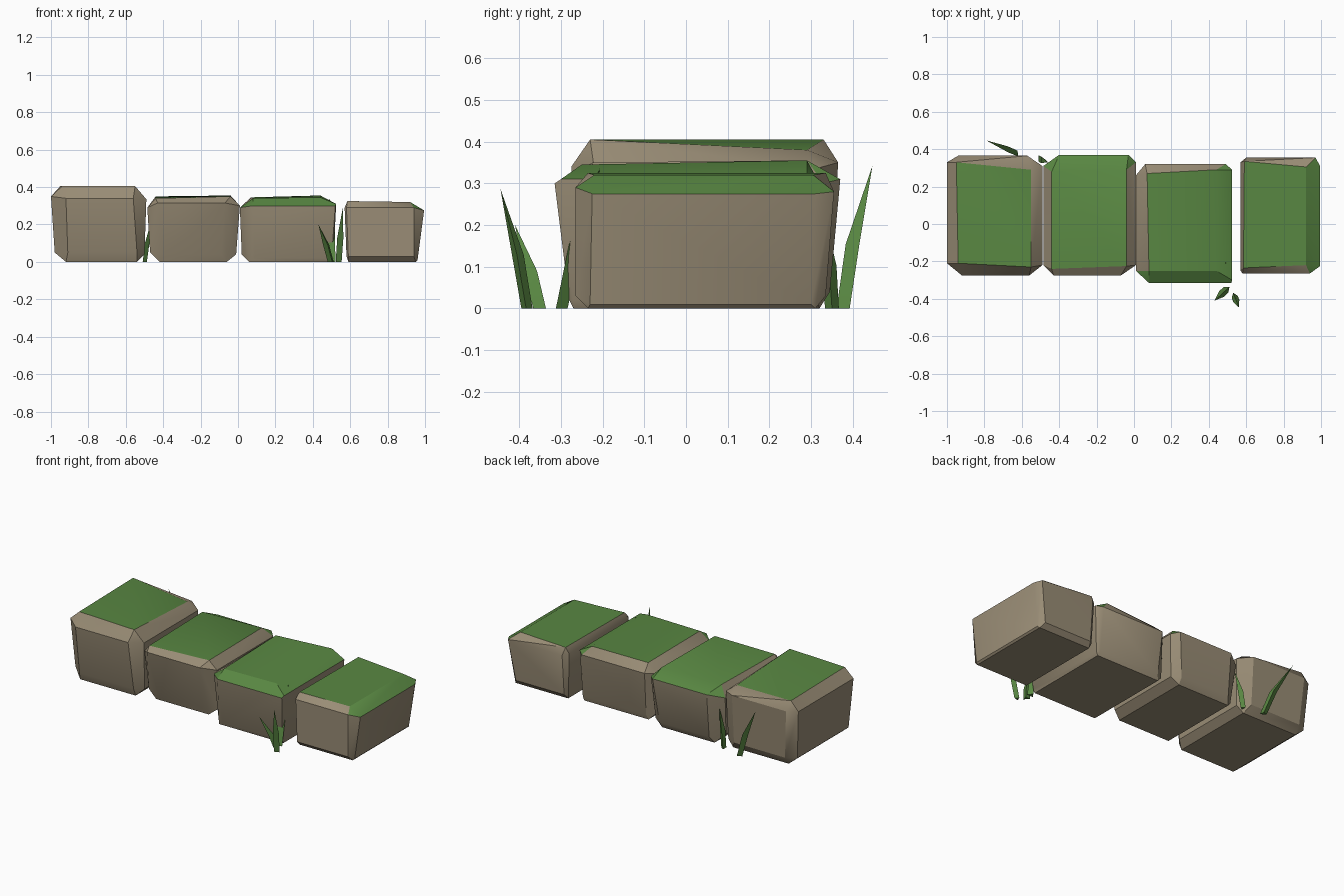
import bpy, bmesh, math
from mathutils import Vector

default = bpy.data.objects.get("Cube")
if default:
    bpy.data.objects.remove(default, do_unlink=True)


def material(name, rgb):
    mat = bpy.data.materials.new(name)
    mat.use_nodes = True
    mat.diffuse_color = (*rgb, 1)
    mat.node_tree.nodes["Principled BSDF"].inputs["Base Color"].default_value = (*rgb, 1)
    return mat


stone = material("stone", (0.32, 0.265, 0.18))
moss = material("moss", (0.10, 0.245, 0.055))
grass = material("grass", (0.10, 0.245, 0.055))


def finish(name, bm, materials, angle):
    bmesh.ops.recalc_face_normals(bm, faces=bm.faces)
    mesh = bpy.data.meshes.new(name)
    bm.to_mesh(mesh)
    bm.free()
    for mat in materials:
        mesh.materials.append(mat)
    obj = bpy.data.objects.new(name, mesh)
    bpy.context.collection.objects.link(obj)
    bpy.ops.object.select_all(action="DESELECT")
    obj.select_set(True)
    bpy.context.view_layer.objects.active = obj
    bpy.ops.object.shade_smooth_by_angle(angle=math.radians(angle))


def block(name, top, bottom, front, back, left, right, slopes):
    """Rough chamfered stone: the hull of six side panels.
    top: four 3D corners; bottom: x0, x1, y0, y1;
    front/back: low x0, x1, y, z, then high x0, x1, y, z;
    left/right: low y0, y1, x, z, then high y0, y1, x, z."""
    points = list(top)
    points += [(x, y, 0) for x in bottom[:2] for y in bottom[2:]]
    for panel in (front, back):
        for x0, x1, y, z in panel:
            points += [(x0, y, z), (x1, y, z)]
    for panel in (left, right):
        for y0, y1, x, z in panel:
            points += [(x, y0, z), (x, y1, z)]
    bm = bmesh.new()
    for p in points:
        bm.verts.new(p)
    hull = bmesh.ops.convex_hull(bm, input=bm.verts)
    loose = [v for v in bm.verts if not v.link_faces]
    bmesh.ops.delete(bm, geom=loose, context="VERTS")
    bmesh.ops.dissolve_limit(bm, angle_limit=math.radians(4),
                             verts=bm.verts, edges=bm.edges)
    bmesh.ops.recalc_face_normals(bm, faces=bm.faces)
    # Moss covers the top and any listed mossy shoulders
    for f in bm.faces:
        n = f.normal
        shoulder = n.z > 0.3 and any(n.dot(Vector(s)) > 0.35 for s in slopes)
        f.material_index = int(n.z > 0.93 or shoulder)
    finish(name, bm, (stone, moss), 30)


block("stone_block_far_right",
      [(-.95, .33, .405), (-.55, .29, .38), (-.55, -.23, .405), (-.94, -.21, .405)],
      (-.92, -.54, -.23, .31),
      [(-.91, -.54, -.25, .05), (-.92, -.56, -.275, .34)],
      [(-.92, -.57, .345, .05), (-.94, -.57, .365, .35)],
      [(-.19, .31, -.98, .05), (-.21, .33, -1, .35)],
      [(-.2, .3, -.5, .04), (-.22, .31, -.49, .335)], [])

block("stone_block_inner_right",
      [(-.44, .28, .35), (-.04, .29, .355), (-.04, -.225, .35), (-.44, -.24, .34)],
      (-.42, -.06, -.2, .32),
      [(-.39, -.09, -.22, .04), (-.43, -.07, -.275, .315)],
      [(-.4, -.06, .345, .04), (-.4, -.03, .37, .31)],
      [(-.2, .28, -.47, .05), (-.22, .31, -.485, .29)],
      [(-.18, .31, -.01, .04), (-.22, .33, .01, .3)], [(0, 1, 0)])

block("stone_block_inner_left",
      [(.07, .27, .345), (.44, .29, .355), (.44, -.25, .345), (.08, -.25, .34)],
      (.06, .5, -.27, .28),
      [(.09, .5, -.28, .02), (.08, .52, -.315, .3)],
      [(.07, .49, .29, .03), (.06, .49, .32, .3)],
      [(-.21, .26, .02, .04), (-.25, .26, .01, .29)],
      [(-.27, .28, .51, .02), (-.3, .29, .525, .31)], [(1, 0, 0), (0, -1, 0)])

block("stone_block_far_left",
      [(.59, .335, .325), (.92, .305, .32), (.92, -.22, .32), (.585, -.235, .325)],
      (.59, .95, -.235, .31),
      [(.59, .94, -.265, .03), (.58, .94, -.265, .29)],
      [(.6, .93, .335, .03), (.6, .97, .355, .28)],
      [(-.25, .32, .58, .03), (-.25, .33, .57, .29)],
      [(-.23, .3, .96, .01), (-.225, .31, .995, .275)], [(1, 0, 0)])


def blade(name, base, tip, width, turn):
    """Curved three-sided grass blade tapering to a point."""
    bm = bmesh.new()
    base, tip = Vector((*base, 0)), Vector(tip)
    rings = []
    for t, scale in ((0, .8), (.45, 1)):
        centre = base.lerp(tip, t * .75)
        centre.z = tip.z * t
        ring = []
        for i in range(3):
            a = math.radians(turn + i * 120)
            r = width * scale * (1 - t * .35) * (.4 if i == 0 else .6)
            ring.append(bm.verts.new(centre + Vector((math.cos(a), math.sin(a), 0)) * r))
        rings.append(ring)
    end = bm.verts.new(tip)
    low, high = rings
    bm.faces.new(low)
    for i in range(3):
        j = (i + 1) % 3
        bm.faces.new((low[i], low[j], high[j], high[i]))
        bm.faces.new((high[i], high[j], end))
    finish(name, bm, (grass,), 20)


# Grass tufts in front of and behind the row
blade("front_grass_inner", (.5, -.3), (.49, -.205, .34), .05, 90)
blade("front_grass_middle", (.5, -.345), (.43, -.41, .2), .045, 40)
blade("front_grass_outer", (.535, -.38), (.56, -.445, .287), .04, 110)
blade("back_grass_tall", (-.63, .38), (-.79, .447, .342), .045, 60)
blade("back_grass_short", (-.5, .35), (-.46, .33, .23), .04, 0)
